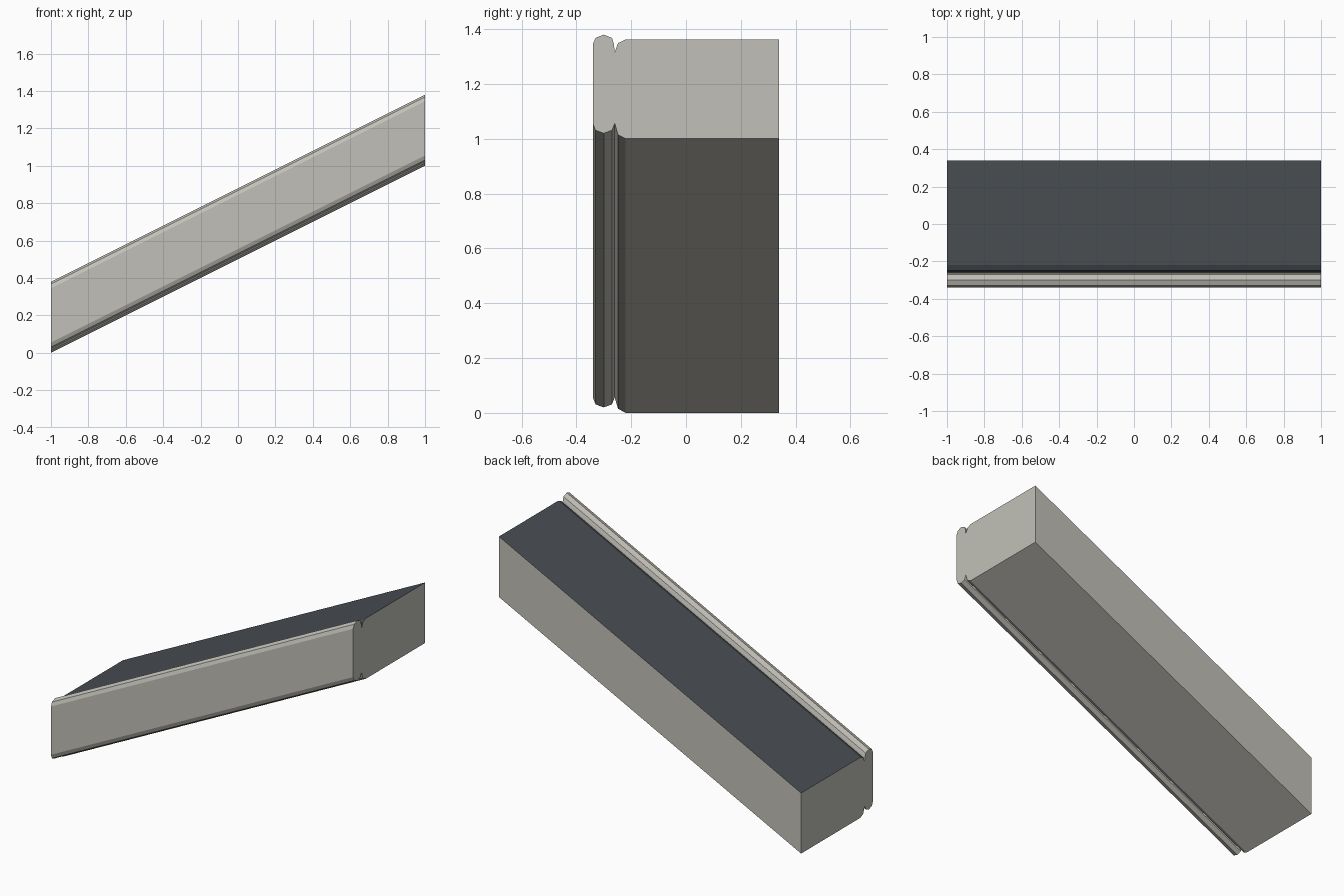
import bpy
import bmesh

cube = bpy.data.objects.get("Cube")
if cube:
    bpy.data.objects.remove(cube)

RISE = 1.0        # climb from the low end to the high end
GROOVE_Y = -0.26  # groove between the rounded edge and the slab


def make_material(name, rgb):
    mat = bpy.data.materials.new(name)
    mat.use_nodes = True
    colour = (*rgb, 1.0)
    mat.diffuse_color = colour
    mat.node_tree.nodes["Principled BSDF"].inputs["Base Color"].default_value = colour
    return mat


stone = make_material("pale stone", (0.54, 0.53, 0.48))
slate = make_material("dark slate", (0.068, 0.076, 0.086))

# Cross-section (y, z): rounded front edge, groove, then the slab
top = [(-0.34, 0.345), (-0.33, 0.368), (-0.30, 0.38), (-0.27, 0.368),
       (-0.263, 0.345), (GROOVE_Y, 0.316), (-0.248, 0.349), (-0.22, 0.362),
       (0.34, 0.362)]
bottom = [(0.34, 0.0), (-0.22, 0.0), (-0.248, 0.015), (GROOVE_Y, 0.056),
          (-0.27, 0.031), (-0.30, 0.02), (-0.33, 0.031), (-0.34, 0.056)]
profile = top + bottom

# Sloped block: the section is swept along x while rising, with upright ends
bm = bmesh.new()
low = [bm.verts.new((-1, y, z)) for y, z in profile]
high = [bm.verts.new((1, y, z + RISE)) for y, z in profile]
bm.faces.new(low)
bm.faces.new(high)
for i in range(len(profile)):
    j = (i + 1) % len(profile)
    bm.faces.new((low[i], low[j], high[j], high[i]))
bmesh.ops.recalc_face_normals(bm, faces=bm.faces)

# Slate covers every upward face of the slab behind the groove
for face in bm.faces:
    is_end = abs(face.normal.x) > 0.99
    behind = face.calc_center_median().y > GROOVE_Y
    face.material_index = int(not is_end and behind and face.normal.z > 0.1)

mesh = bpy.data.meshes.new("sloped_coping")
bm.to_mesh(mesh)
bm.free()
mesh.materials.append(stone)
mesh.materials.append(slate)
bpy.context.collection.objects.link(bpy.data.objects.new("sloped_coping", mesh))
